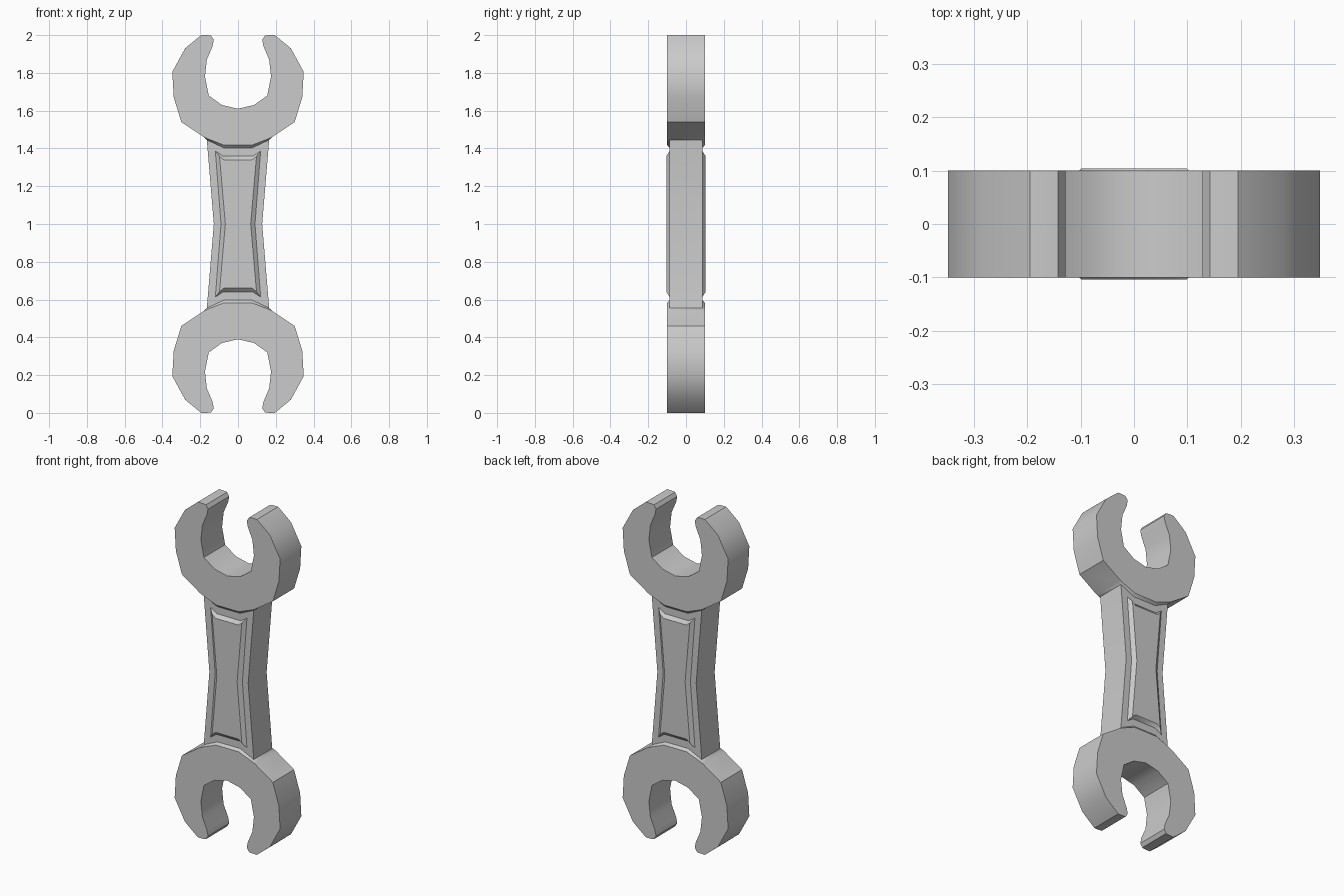
import bpy, bmesh, math

if "Cube" in bpy.data.objects:
    bpy.data.objects.remove(bpy.data.objects["Cube"])

HEAD_Y, GRIP_Y, PANEL_Y = 0.10, 0.087, 0.104


def mirror_x(half):
    """Closed outline from a right-half outline, reflected across x = 0."""
    return half + [(-x, z) for x, z in reversed(half) if abs(x) > 1e-6]


def loft(name, layers, first_cap=True, skip=lambda i, a, b: False):
    """Join (y, outline) layers with side walls and end caps."""
    bm = bmesh.new()
    rings = [[bm.verts.new((x, y, z)) for x, z in pts] for y, pts in layers]
    n = len(rings[0])
    for i in range(len(rings) - 1):
        for k in range(n):
            a, b = rings[i][k], rings[i][(k + 1) % n]
            if not skip(i, a.co, b.co):
                bm.faces.new((a, b, rings[i + 1][(k + 1) % n], rings[i + 1][k]))
    if first_cap:
        bm.faces.new(rings[0])
    bm.faces.new(rings[-1])
    bmesh.ops.recalc_face_normals(bm, faces=bm.faces)
    mesh = bpy.data.meshes.new(name)
    bm.to_mesh(mesh)
    bm.free()
    ob = bpy.data.objects.new(name, mesh)
    bpy.context.collection.objects.link(ob)
    bpy.ops.object.select_all(action='DESELECT')
    ob.select_set(True)
    bpy.context.view_layer.objects.active = ob
    bpy.ops.object.shade_smooth_by_angle(angle=math.radians(38))
    return ob


def flip(pts):
    return [(x, 2 - z) for x, z in pts]


def at_joint(a, b):
    return all(abs(v.x) < 0.17 and 0.54 < v.z < 1.46 for v in (a, b))


# Open-ended jaws, with a chamfer where they meet the handle
jaw_half = [(0, 1.61), (0.085, 1.63), (0.155, 1.68), (0.175, 1.78),
            (0.165, 1.87), (0.135, 1.94), (0.128, 1.975), (0.142, 1.997),
            (0.165, 2.0), (0.195, 2.0), (0.28, 1.93), (0.348, 1.805),
            (0.34, 1.67), (0.30, 1.54), (0.18, 1.46)]
joint = [(0.165, 1.445), (0.075, 1.403)]


def jaw_outline(neck):
    right = jaw_half + neck
    return right + [(-x, z) for x, z in reversed(right[1:])]


face = jaw_outline([(0.165, 1.453), (0.075, 1.418)])
core = jaw_outline(joint)
for name, move in (("top_jaw", list), ("bottom_jaw", flip)):
    loft(name, [(-HEAD_Y, move(face)), (-GRIP_Y, move(core)),
                (GRIP_Y, move(core)), (HEAD_Y, move(face))],
         skip=lambda i, a, b: i == 1 and at_joint(a, b))

# Waisted handle, open at the ends where the jaws attach
grip = mirror_x([joint[1], joint[0], (0.128, 1.0)] + flip(joint))
loft("handle", [(-GRIP_Y, grip), (GRIP_Y, grip)],
     skip=lambda i, a, b: at_joint(a, b) and
     (abs(a.x) < 0.08 or abs(b.x) < 0.08))

# Raised bevelled panels on both faces
base_half = [(0.08, 1.36), (0.12, 1.387), (0.09, 1.0), (0.12, 0.613), (0.08, 0.64)]
top_half = [(0.075, 1.34), (0.098, 1.358), (0.067, 1.0), (0.098, 0.642), (0.075, 0.66)]
for name, s in (("front_panel", -1), ("back_panel", 1)):
    loft(name, [(s * GRIP_Y, mirror_x(base_half)), (s * PANEL_Y, mirror_x(top_half))],
         first_cap=False)
    # Open shells: make sure the broad face points outward
    me = bpy.data.objects[name].data
    if max(me.polygons, key=lambda p: p.area).normal.y * s < 0:
        me.flip_normals()
